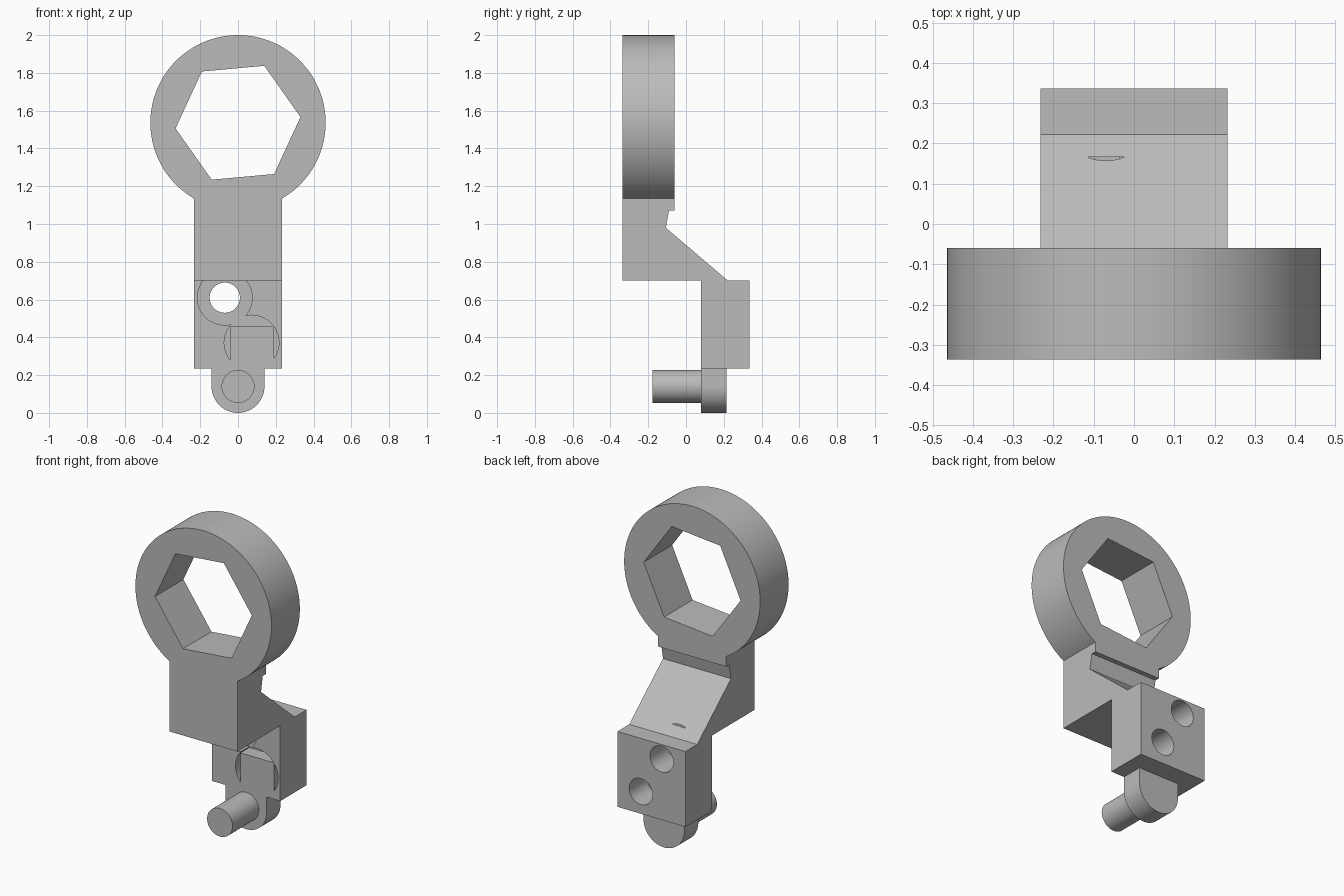
import bpy, bmesh
from math import cos, sin, pi, radians, sqrt
from mathutils import Vector

cube = bpy.data.objects.get("Cube")
if cube:
    bpy.data.objects.remove(cube, do_unlink=True)

grey = bpy.data.materials.new("plain grey")
grey.use_nodes = True
grey.diffuse_color = (0.5, 0.5, 0.5, 1)
grey.node_tree.nodes["Principled BSDF"].inputs["Base Color"].default_value = (0.5, 0.5, 0.5, 1)


def arc(x, z, r, n=96, start=0.0, sweep=2 * pi):
    """Points round a circle; a full sweep omits the repeated end."""
    full = sweep >= 2 * pi
    return [(x + r * cos(start + sweep * i / (n if full else n - 1)),
             z + r * sin(start + sweep * i / (n if full else n - 1))) for i in range(n)]


def prism(name, outline, lo, hi, axis="y"):
    """Extrude an outline (x,z along y, or y,z along x)."""
    place = (lambda p, d: (p[0], d, p[1])) if axis == "y" else (lambda p, d: (d, p[0], p[1]))
    bm = bmesh.new()
    a = [bm.verts.new(place(p, lo)) for p in outline]
    b = [bm.verts.new(place(p, hi)) for p in outline]
    bm.faces.new(a)
    bm.faces.new(b[::-1])
    for i in range(len(a)):
        j = (i + 1) % len(a)
        bm.faces.new((a[j], a[i], b[i], b[j]))
    bmesh.ops.recalc_face_normals(bm, faces=bm.faces)
    mesh = bpy.data.meshes.new(name)
    bm.to_mesh(mesh)
    bm.free()
    mesh.materials.append(grey)
    ob = bpy.data.objects.new(name, mesh)
    bpy.context.collection.objects.link(ob)
    return ob


def combine(target, tool, operation):
    """Apply a boolean and discard the tool."""
    mod = target.modifiers.new(operation, "BOOLEAN")
    mod.operation, mod.solver, mod.object = operation, "EXACT", tool
    bpy.context.view_layer.objects.active = target
    bpy.ops.object.modifier_apply(modifier=mod.name)
    bpy.data.objects.remove(tool, do_unlink=True)


HALF, FRONT, RING_BACK = 0.232, -0.337, -0.06
RING_Z, RING_R = 1.536, 0.464
STEP, BACK = 0.08, 0.337
shoulder = RING_Z - sqrt(RING_R ** 2 - HALF ** 2)

# Cranked body, seen from the side
body = prism("cranked_body", [
    (FRONT, 0.7), (FRONT, shoulder), (RING_BACK, shoulder), (RING_BACK, 1.072),
    (-0.09, 1.072), (-0.107, 0.98), (0.222, 0.7), (BACK, 0.7),
    (BACK, 0.235), (STEP, 0.235), (STEP, 0.7)], -HALF, HALF, "x")

# Ring with a slightly turned hexagonal opening
combine(body, prism("ring", arc(0, RING_Z, RING_R, 160), FRONT, RING_BACK), "UNION")
hexagon = arc(0, RING_Z, 0.332, 6, radians(5.2))
combine(body, prism("hex_cutter", hexagon, -0.6, 0.3), "DIFFERENCE")

# Two counterbored bolt holes in the lower block
FLOOR = 0.166
for x, z in ((-0.07, 0.61), (0.072, 0.372)):
    combine(body, prism("counterbore_cutter", arc(x, z, 0.145), STEP, FLOOR), "DIFFERENCE")
    combine(body, prism("bolt_cutter", arc(x, z, 0.08, 64), 0.1, 0.5), "DIFFERENCE")

# Filler block seated in the lower counterbore
filler = prism("filler_block", [(-0.04, 0.235), (0.19, 0.235), (0.19, 0.46), (-0.04, 0.46)],
               STEP, FLOOR)

# Rounded tab and its forward pin
tab = prism("rounded_tab", [(0.14, 0.236)] + [(-0.14, 0.236)]
            + arc(0, 0.14, 0.14, 48, pi, pi), STEP, 0.215)
pin = prism("pin", arc(0, 0.14, 0.087, 64), -0.177, STEP + 0.01)

for ob in (body, filler, tab, pin):
    bpy.ops.object.select_all(action="DESELECT")
    ob.select_set(True)
    bpy.context.view_layer.objects.active = ob
    bpy.ops.object.shade_smooth_by_angle(angle=radians(25))
